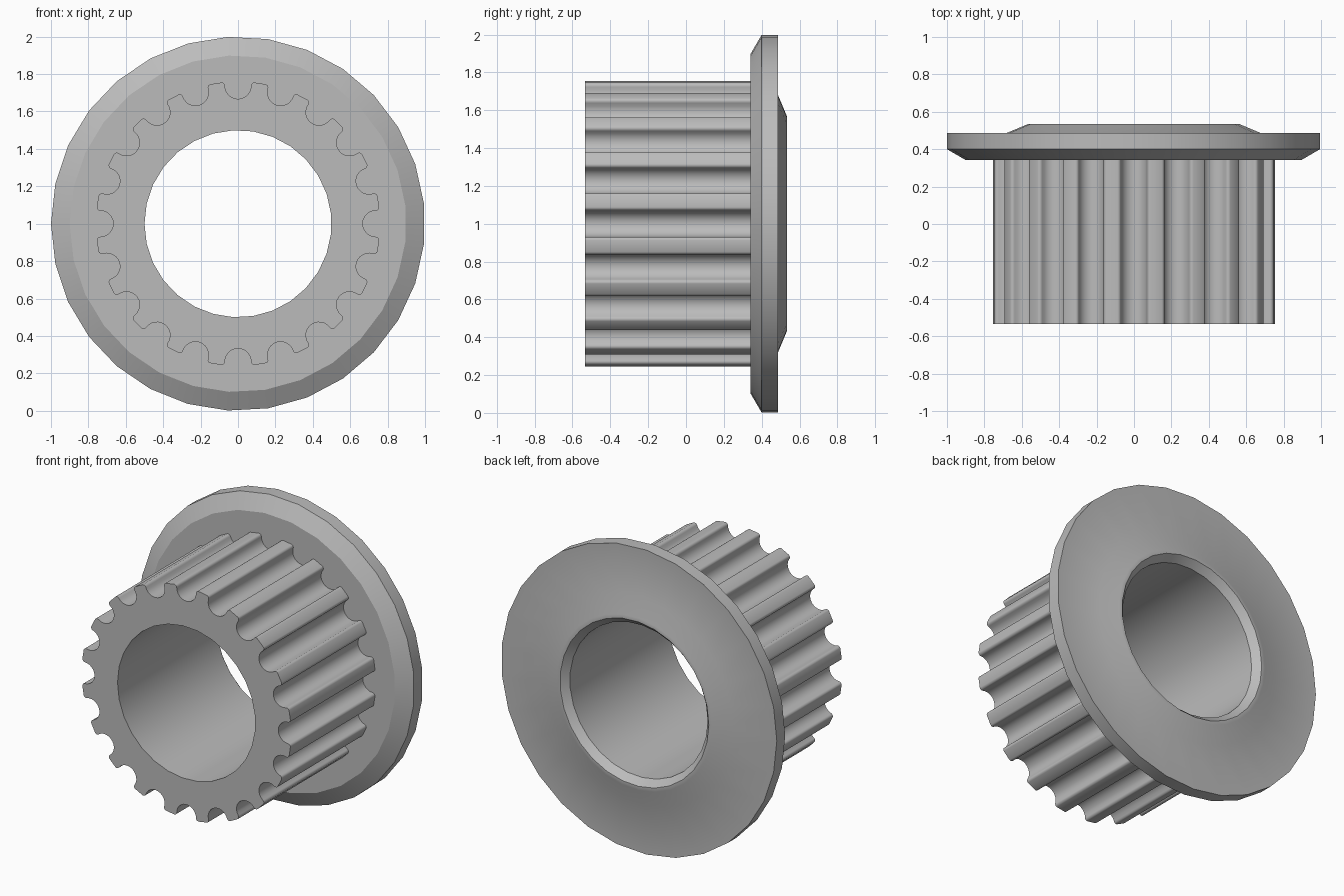
import bpy
import bmesh
from math import sin, cos, pi, radians

if "Cube" in bpy.data.objects:
    bpy.data.objects.remove(bpy.data.objects["Cube"])

SIDES = 29          # facets of the round parts
TEETH = 20
BORE = 0.5
FRONT, SEAT = -0.535, 0.342

grey = bpy.data.materials.new("plain grey")
grey.use_nodes = True
colour = (0.5, 0.5, 0.5, 1)
grey.diffuse_color = colour
grey.node_tree.nodes["Principled BSDF"].inputs["Base Color"].default_value = colour


def polar(r, a, y):
    """Point at radius r and angle a around the pulley axis."""
    return (r * cos(a), y, 1 + r * sin(a))


def ring_angle(i):
    return pi + 2 * pi * i / SIDES


def finish(bm, name):
    bmesh.ops.recalc_face_normals(bm, faces=bm.faces)
    mesh = bpy.data.meshes.new(name)
    bm.to_mesh(mesh)
    bm.free()
    obj = bpy.data.objects.new(name, mesh)
    bpy.context.collection.objects.link(obj)
    mesh.materials.append(grey)
    bpy.ops.object.select_all(action='DESELECT')
    obj.select_set(True)
    bpy.context.view_layer.objects.active = obj
    bpy.ops.object.shade_smooth_by_angle(angle=radians(30))


def lathe(name, profile):
    """Revolve a closed (radius, y) profile around the axis."""
    bm = bmesh.new()
    rings = [[bm.verts.new(polar(r, ring_angle(i), y)) for r, y in profile]
             for i in range(SIDES)]
    n = len(profile)
    for i in range(SIDES):
        a, b = rings[i], rings[(i + 1) % SIDES]
        for j in range(n):
            k = (j + 1) % n
            bm.faces.new((a[j], a[k], b[k], b[j]))
    finish(bm, name)


def tooth_outline():
    """Clockwise outline of the rim: round grooves and rounded tooth tips."""
    groove, centre, tip = 0.07, 0.737, 0.018
    pts = []                                  # (sideways, outward) of one groove
    for i in range(5):                        # rounded tip on the left
        a = pi / 2 - i * pi / 8
        pts.append((-groove - tip + tip * cos(a), centre + tip * sin(a)))
    right_tip = [(-x, r) for x, r in reversed(pts)]
    for i in range(1, 12):                    # groove floor
        a = pi + i * pi / 12
        pts.append((groove * cos(a), centre + groove * sin(a)))
    pts += right_tip
    loop = []
    for t in range(TEETH):
        a = -2 * pi * t / TEETH
        for x, r in pts:
            loop.append((x * cos(a) - r * sin(a), 1 + x * sin(a) + r * cos(a)))
    return loop


def toothed_body():
    bm = bmesh.new()
    outline = tooth_outline()
    bore = [polar(BORE, ring_angle(i), 0)[::2] for i in range(SIDES)]
    ends = []
    for y in (FRONT, SEAT):
        loops, edges = [], []
        for pts in (outline, bore):
            vs = [bm.verts.new((x, y, z)) for x, z in pts]
            edges += [bm.edges.new((vs[i - 1], vs[i])) for i in range(len(vs))]
            loops.append(vs)
        bmesh.ops.triangle_fill(bm, edges=edges, use_beauty=True,
                                normal=(0, -1, 0))
        ends.append(loops)
    for near, far in zip(*ends):
        for i in range(len(near)):
            bm.faces.new((near[i - 1], near[i], far[i], far[i - 1]))
    finish(bm, "toothed_body")


toothed_body()

# Flange with chamfered front rim, raised back hub and chamfered bore
lathe("flange", [(BORE, SEAT), (0.9, SEAT), (1.0, 0.4), (1.0, 0.487),
                 (0.68, 0.487), (0.565, 0.535), (0.54, 0.535), (BORE, 0.49)])
